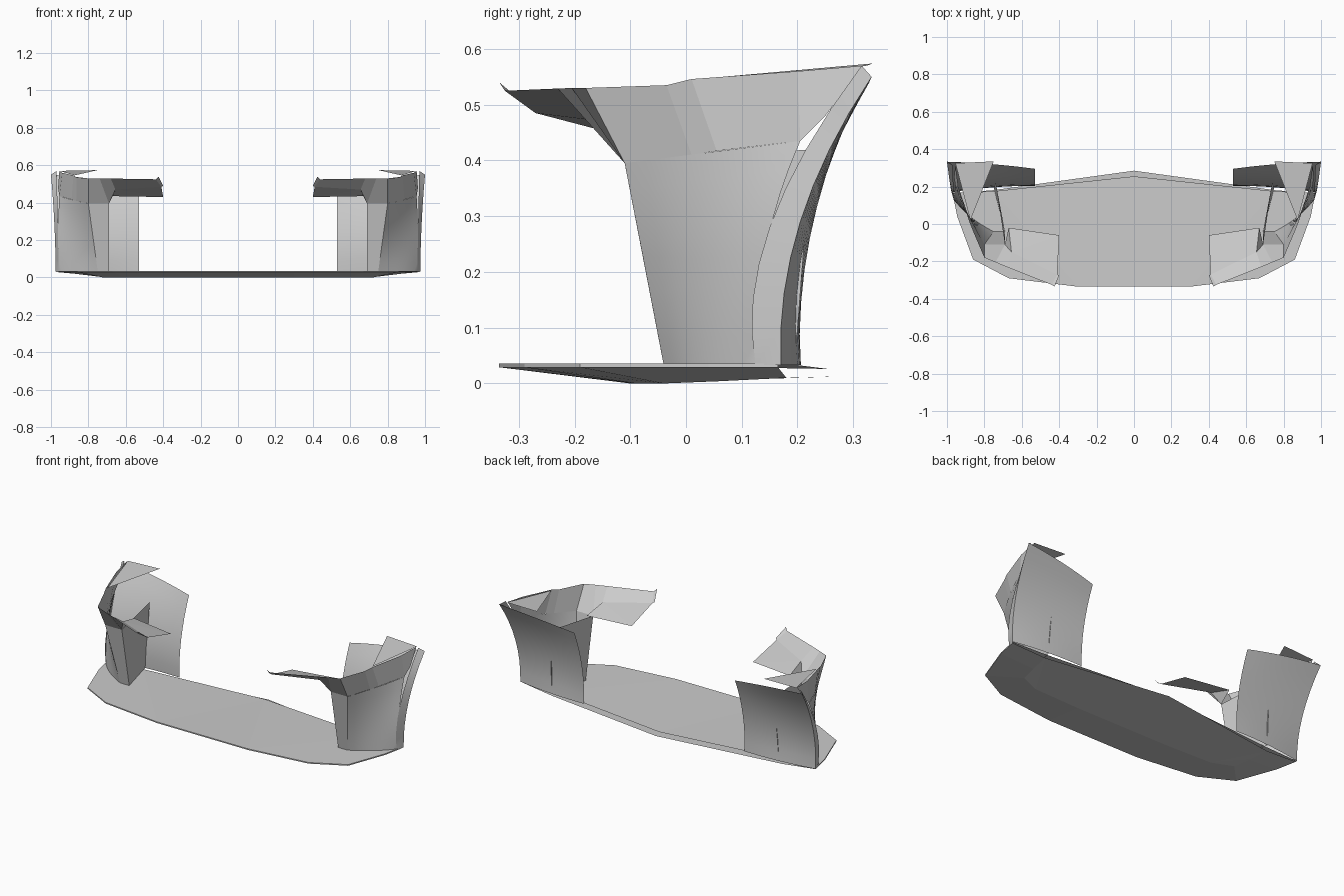
import bpy
import bmesh
from mathutils import Vector

if "Cube" in bpy.data.objects:
    bpy.data.objects.remove(bpy.data.objects["Cube"])

GREY = (0.6, 0.6, 0.6, 1.0)
grey = bpy.data.materials.new("plain_grey")
grey.use_nodes = True
grey.diffuse_color = GREY
grey.node_tree.nodes["Principled BSDF"].inputs["Base Color"].default_value = GREY


def finish(name, bm, smooth):
    """Turn a half mesh into a mirrored, shaded object."""
    bmesh.ops.remove_doubles(bm, verts=bm.verts, dist=0.0005)
    bmesh.ops.recalc_face_normals(bm, faces=bm.faces)
    mesh = bpy.data.meshes.new(name)
    bm.to_mesh(mesh)
    bm.free()
    mesh.materials.append(grey)
    obj = bpy.data.objects.new(name, mesh)
    bpy.context.collection.objects.link(obj)
    mirror = obj.modifiers.new("Mirror", "MIRROR")
    mirror.use_clip = True
    if smooth:
        bpy.ops.object.select_all(action="DESELECT")
        obj.select_set(True)
        bpy.context.view_layer.objects.active = obj
        bpy.ops.object.shade_smooth_by_angle(angle=0.6)
    return obj


def add_loft(bm, *rows):
    """Skin quads between rows of equal length."""
    grid = [[bm.verts.new(p) for p in row] for row in rows]
    for low, high in zip(grid, grid[1:]):
        for i in range(len(low) - 1):
            bm.faces.new((low[i], low[i + 1], high[i + 1], high[i]))


def add_face(bm, points):
    face = bm.faces.new([bm.verts.new(p) for p in points])
    bmesh.ops.triangulate(bm, faces=[face])


def curve(start, bend, end, steps=8):
    """Quadratic arc that passes through the bend point."""
    a, m, b = Vector(start), Vector(bend), Vector(end)
    c = 2 * m - (a + b) / 2
    return [a * (1 - t) ** 2 + c * 2 * t * (1 - t) + b * t * t
            for t in (i / steps for i in range(steps + 1))]


# Floor plate with a bevelled underside and a shallow pointed rear
rim = [(0, -.335), (.3, -.335), (.67, -.29), (.86, -.19), (.945, .04), (.97, .165)]
keel = [(0, -.1, 0), (.3, -.1, 0), (.6, -.09, 0), (.72, -.04, 0), (.74, .06, .004), (.76, .18, .01)]
upper = [(x, y, .036) for x, y in rim]
lower = [(x, y, .029) for x, y in rim]
bm = bmesh.new()
add_face(bm, upper + [(.75, .175, .036), (0, .255, .026)])
add_loft(bm, upper, lower, keel)
add_face(bm, keel + [(0, .285, .013)])
finish("floor_plate", bm, False)

# Curved rear panel, leaning back with height
bm = bmesh.new()
inner_edge = curve((.53, .205, .033), (.53, .222, .26), (.53, .295, .49))
middle = curve((.75, .2, .033), (.755, .217, .28), (.76, .32, .525))
outer_edge = curve((.975, .17, .033), (.982, .205, .29), (1.0, .333, .55))
add_loft(bm, *[curve(*points) for points in zip(inner_edge, middle, outer_edge)])
finish("rear_panel", bm, True)

# Outer wall of the leg, wrapping into the rear panel edge
bm = bmesh.new()
front = curve((.75, -.04, .033), (.775, -.075, .215), (.8, -.11, .395))
belly = curve((.87, .035, .033), (.875, .035, .22), (.885, .045, .415))
back = curve((.96, .125, .033), (.962, .143, .24), (.955, .205, .435))
wall = [curve(*points) for points in zip(front, belly, back)]
add_loft(bm, *wall)
wrap = curve((.96, .125, .033), (.963, .15, .28), (.97, .315, .57))
add_loft(bm, wrap, outer_edge)
finish("leg_outer_wall", bm, True)

# Narrow front face and inner wall of the leg
bm = bmesh.new()
add_loft(bm,
         [(.75, -.04, .033), (.8, -.11, .395)],
         [(.69, -.04, .033), (.69, -.11, .395)],
         [(.75, .195, .033), (.74, .225, .42)])
finish("leg_front", bm, False)

# Side band above the leg, flaring outward to its upper edge
bm = bmesh.new()
band_low = [(.8, -.11, .395), (.865, .01, .41), (.89, .055, .417), (.955, .205, .435), (.962, .25, .48)]
band_high = [(.8, -.18, .53), (.862, -.035, .535), (.88, .01, .546), (.94, .2, .56), (.955, .318, .57)]
add_loft(bm, band_low, band_high)
finish("side_band", bm, False)

# Front lip of the small wing, running from the band to the inner tip
bm = bmesh.new()
add_loft(bm,
         [(.8, -.11, .395), (.69, -.11, .395), (.655, -.15, .47), (.41, -.27, .485)],
         [(.8, -.18, .53), (.74, -.205, .53), (.68, -.23, .529), (.44, -.325, .525)])
add_loft(bm,
         [(.41, -.27, .485), (.44, -.325, .525)],
         [(.4, -.275, .49), (.425, -.335, .54)])
finish("wing_lip", bm, False)

# Sloping blade of the small wing
bm = bmesh.new()
add_face(bm, [(.41, -.27, .485), (.655, -.15, .47), (.69, -.11, .395),
              (.67, -.02, .435), (.4, -.06, .43)])
finish("wing_blade", bm, False)

# Triangular top fin
bm = bmesh.new()
add_face(bm, [(.875, .02, .546), (.955, .325, .57), (.75, .335, .574)])
finish("top_fin", bm, False)
